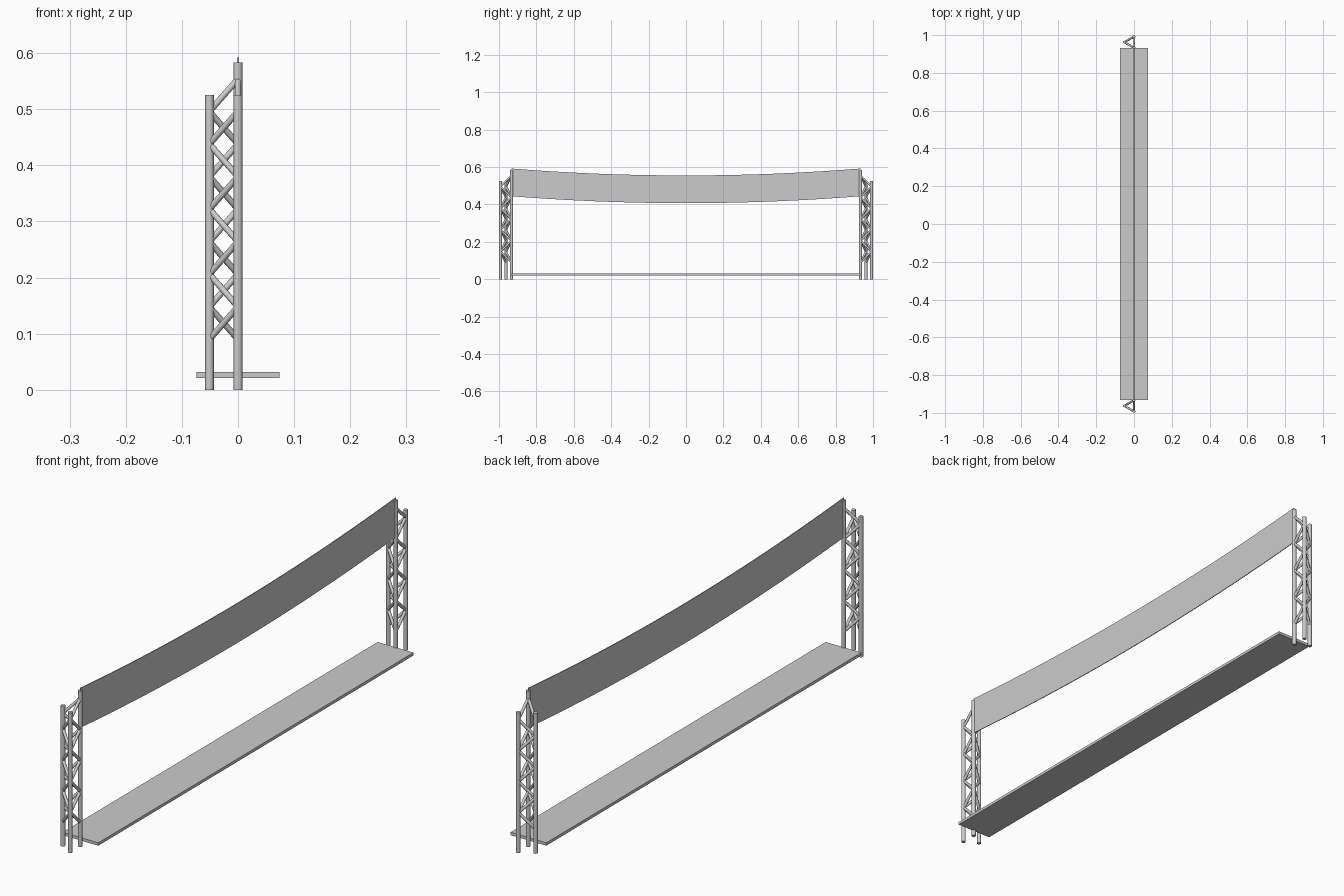
import bpy, bmesh, math
from mathutils import Vector

cube = bpy.data.objects.get("Cube")
if cube:
    bpy.data.objects.remove(cube, do_unlink=True)

grey = bpy.data.materials.new("light_grey")
grey.use_nodes = True
COLOUR = (0.6, 0.6, 0.6, 1)
grey.diffuse_color = COLOUR
grey.node_tree.nodes["Principled BSDF"].inputs["Base Color"].default_value = COLOUR


def make_object(name, bm, smooth=False):
    bmesh.ops.recalc_face_normals(bm, faces=bm.faces)
    mesh = bpy.data.meshes.new(name)
    bm.to_mesh(mesh)
    bm.free()
    mesh.materials.append(grey)
    obj = bpy.data.objects.new(name, mesh)
    bpy.context.collection.objects.link(obj)
    if smooth:
        bpy.ops.object.select_all(action="DESELECT")
        obj.select_set(True)
        bpy.context.view_layer.objects.active = obj
        bpy.ops.object.shade_smooth_by_angle(angle=math.radians(40))
    return obj


def add_tube(bm, start, end, radius, sides=16):
    axis = end - start
    turn = axis.to_track_quat("Z", "Y").to_matrix().to_4x4()
    turn.translation = (start + end) / 2
    bmesh.ops.create_cone(bm, cap_ends=True, segments=sides, radius1=radius,
                          radius2=radius, depth=axis.length, matrix=turn)


def tube_object(name, segments, radius):
    bm = bmesh.new()
    for start, end in segments:
        add_tube(bm, start, end, radius)
    make_object(name, bm, smooth=True)


# Triangular truss towers, mirrored at the two ends
POST_R, BRACE_R = 0.008, 0.0055
FIRST, STEP, COUNT = 0.09, 0.058, 7


def zigzag(a, b, count):
    """Braces climbing alternately from post a to post b."""
    nodes = [(a, b)[k % 2] + Vector((0, 0, FIRST + k * STEP)) for k in range(count + 1)]
    return list(zip(nodes, nodes[1:]))


for side, label in ((-1, "front"), (1, "back")):
    inner = Vector((0, side * 0.933, 0))
    outer = Vector((0, side * 0.992, 0))
    middle = Vector((-0.051, side * 0.9625, 0))
    for part, foot, height in (("inner_post", inner, 0.583),
                               ("outer_post", outer, 0.525),
                               ("side_post", middle, 0.525)):
        tube_object(f"{label}_{part}", [(foot, foot + Vector((0, 0, height)))], POST_R)
    # The two faces meeting the tall post get one extra brace at the top
    tube_object(f"{label}_side_braces", zigzag(inner, middle, COUNT + 1), BRACE_R)
    tube_object(f"{label}_flat_braces", zigzag(inner, outer, COUNT + 1), BRACE_R)
    tube_object(f"{label}_outer_braces", zigzag(middle, outer, COUNT), BRACE_R)

# Base deck
bm = bmesh.new()
bmesh.ops.create_cube(bm, size=1)
bmesh.ops.scale(bm, vec=(0.148, 1.864, 0.011), verts=bm.verts)
bmesh.ops.translate(bm, vec=(0, 0, 0.0265), verts=bm.verts)
make_object("base_deck", bm)

# Sagging banner
HALF, SAG, SPANS = 0.933, 0.037, 20
bm = bmesh.new()
rows = []
for i in range(SPANS + 1):
    t = 2 * i / SPANS - 1
    rows.append([bm.verts.new((0, t * HALF, z + SAG * t * t)) for z in (0.407, 0.555)])
for (a, b), (c, d) in zip(rows, rows[1:]):
    bm.faces.new((a, c, d, b))
banner = make_object("banner", bm)
solid = banner.modifiers.new("thickness", "SOLIDIFY")
solid.thickness = 0.003
solid.offset = 0
